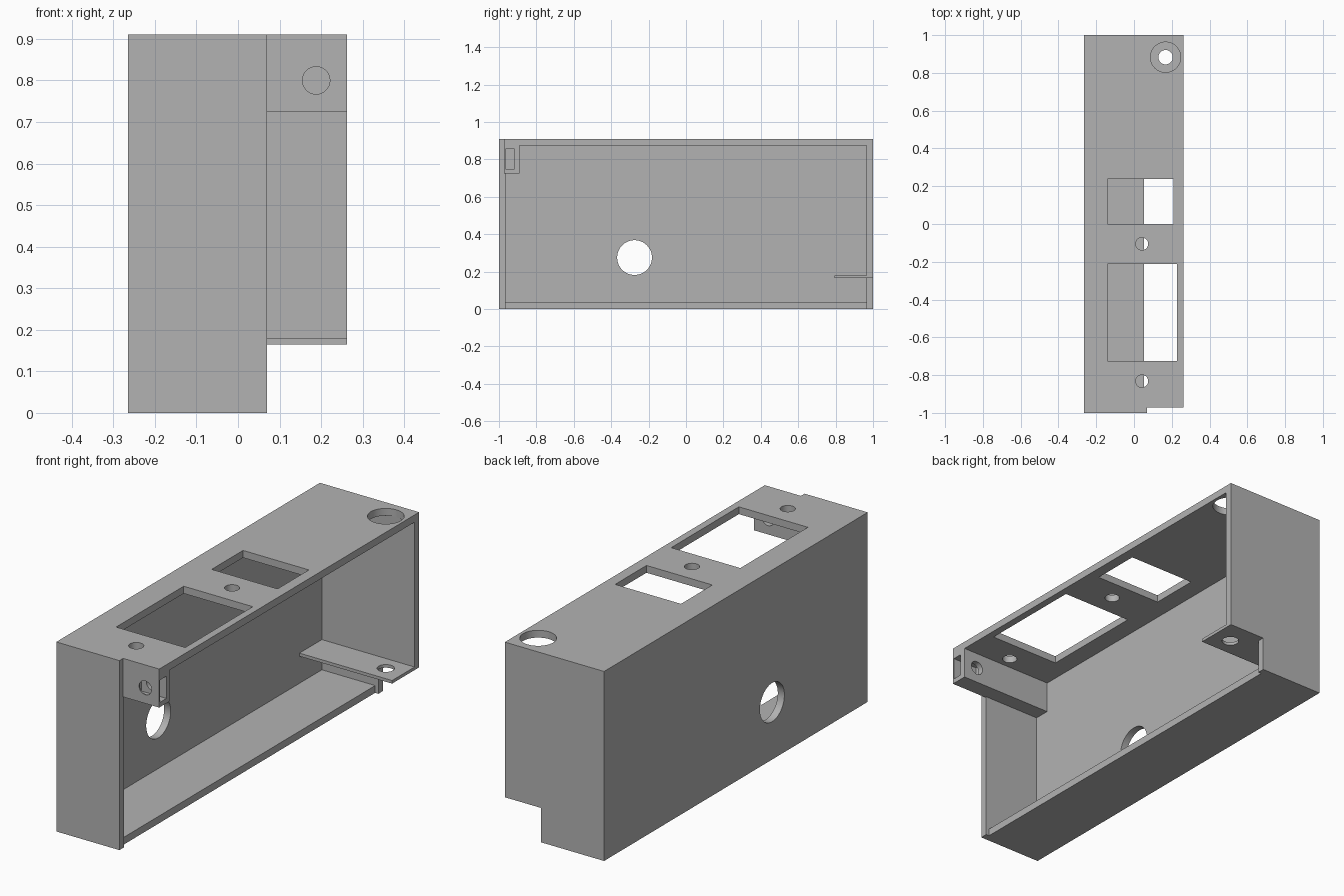
import bpy, math

if "Cube" in bpy.data.objects:
    bpy.data.objects.remove(bpy.data.objects["Cube"], do_unlink=True)

grey = bpy.data.materials.new("plain grey")
grey.use_nodes = True
colour = (0.45, 0.45, 0.45, 1)
grey.diffuse_color = colour
grey.node_tree.nodes["Principled BSDF"].inputs["Base Color"].default_value = colour


def box(name, x, y, z):
    """Box from (low, high) pairs on each axis."""
    centre = [(a + b) / 2 for a, b in (x, y, z)]
    bpy.ops.mesh.primitive_cube_add(size=1, location=centre)
    ob = bpy.context.object
    ob.name = name
    ob.scale = [b - a for a, b in (x, y, z)]
    bpy.ops.object.transform_apply(location=True, rotation=True, scale=True)
    ob.data.materials.append(grey)
    return ob


def rod(axis, centre, radius, length=0.2):
    """Round cutter along an axis."""
    turn = {"x": (0, math.pi / 2, 0), "y": (math.pi / 2, 0, 0), "z": (0, 0, 0)}[axis]
    bpy.ops.mesh.primitive_cylinder_add(vertices=64, radius=radius, depth=length,
                                        location=centre, rotation=turn)
    ob = bpy.context.object
    ob.data.materials.append(grey)
    return ob


def cut(target, cutter):
    mod = target.modifiers.new("cut", "BOOLEAN")
    mod.operation = "DIFFERENCE"
    mod.solver = "EXACT"
    mod.object = cutter
    bpy.context.view_layer.objects.active = target
    bpy.ops.object.modifier_apply(modifier=mod.name)
    bpy.data.objects.remove(cutter, do_unlink=True)


# Main dimensions
LEFT, RIGHT, LIP, FLOOR_EDGE = -0.265, 0.262, 0.07, 0.053
INNER_X, INNER_Y = -0.23, 0.965
HEIGHT, FLOOR, CEILING = 0.91, 0.035, 0.875
LEDGE_Z, LEDGE_TOP = 0.165, 0.18
BLOCK_FRONT, BLOCK_BACK = -0.972, -0.89
OUT = 0.5

# Shell: open on one side, with stepped edges
shell = box("shell", (LEFT, RIGHT), (-1, 1), (0, HEIGHT))
cut(shell, box("cavity", (INNER_X, OUT), (-INNER_Y, INNER_Y), (FLOOR, CEILING)))
cut(shell, box("front_step", (LIP, OUT), (-2, BLOCK_FRONT), (-1, 2)))
cut(shell, box("front_opening", (LIP, OUT), (-2, -0.95), (-1, CEILING)))
cut(shell, box("low_step", (LIP, OUT), (-2, 2), (-1, LEDGE_Z)))
cut(shell, box("floor_step", (FLOOR_EDGE, OUT), (-INNER_Y, INNER_Y), (-1, 0.1)))

# Windows and round holes in the top
for x, y in (((-0.14, 0.21), (0, 0.238)), ((-0.14, 0.227), (-0.725, -0.212))):
    cut(shell, box("window", x, y, (0.8, 1)))
for x, y, r in ((0.042, -0.105, 0.033), (0.042, -0.832, 0.033), (0.167, 0.883, 0.08)):
    cut(shell, rod("z", (x, y, HEIGHT), r))

# Cable hole in the closed side
cut(shell, rod("x", (LEFT, -0.275, 0.275), 0.093))

# Fixing block under the top, with a screw hole and a nut slot
block = box("fixing_block", (INNER_X, RIGHT), (BLOCK_FRONT, BLOCK_BACK), (0.725, CEILING))
cut(block, box("nut_slot", (0.13, OUT), (-0.966, -0.917), (0.748, 0.855)))
cut(block, rod("y", (0.188, -0.93, 0.8), 0.033))

# Fixing ledge at the back
ledge = box("fixing_ledge", (INNER_X, RIGHT), (0.795, INNER_Y), (LEDGE_Z, LEDGE_TOP))
cut(ledge, rod("z", (0.167, 0.883, LEDGE_Z), 0.038))

for ob in (shell, block, ledge):
    bpy.ops.object.select_all(action="DESELECT")
    ob.select_set(True)
    bpy.context.view_layer.objects.active = ob
    bpy.ops.object.shade_smooth_by_angle(angle=math.radians(30))
